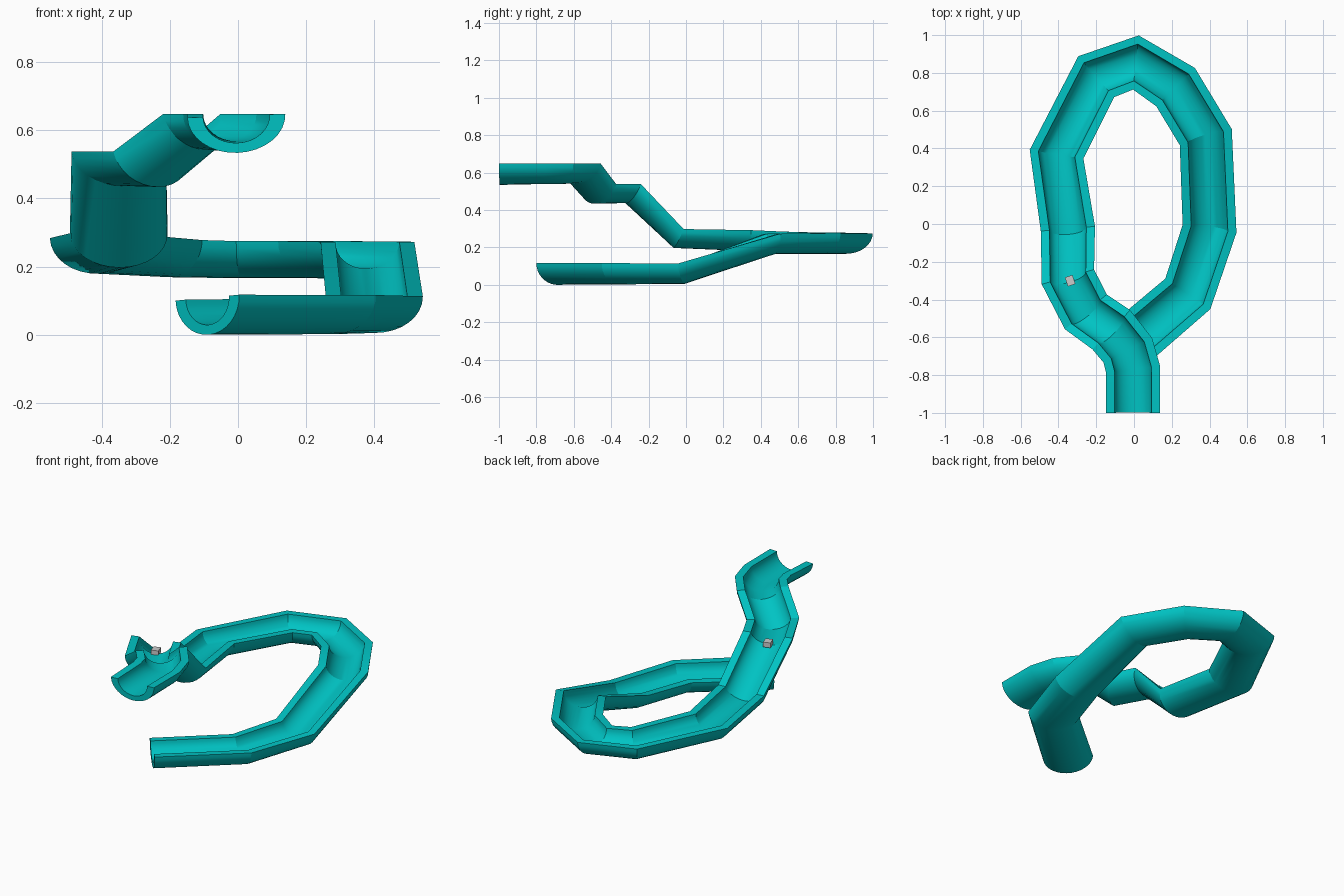
import bpy, bmesh, math
from mathutils import Vector, Matrix

if "Cube" in bpy.data.objects:
    bpy.data.objects.remove(bpy.data.objects["Cube"])


def material(name, color):
    m = bpy.data.materials.new(name)
    m.diffuse_color = color
    m.use_nodes = True
    m.node_tree.nodes["Principled BSDF"].inputs["Base Color"].default_value = m.diffuse_color
    return m


# Slide centre line at rim height: x, y, z, bank (radians)
PATH = [
    (-0.005, -1.00, 0.645, 0.04),
    (-0.005, -0.77, 0.65, 0.0),
    (-0.033, -0.668, 0.65, 0.0),
    (-0.12, -0.56, 0.65, 0.0),
    (-0.255, -0.465, 0.54, 0.0),
    (-0.35, -0.28, 0.54, 0.0),
    (-0.35, -0.025, 0.30, 0.0),
    (-0.41, 0.37, 0.29, 0.03),
    (-0.20, 0.78, 0.28, 0.0),
    (0.01, 0.855, 0.277, 0.0),
    (0.22, 0.725, 0.277, 0.0),
    (0.38, 0.46, 0.275, 0.0),
    (0.40, -0.025, 0.115, 0.0),
    (0.285, -0.37, 0.113, -0.04),
    (-0.09, -0.69, 0.111, -0.06),
]


# Thick half-elliptic channel: outer wall, then inner wall back again
def channel_profile(n=16):
    arc = [math.pi * i / n for i in range(n + 1)]
    outer = [(0.144 * math.cos(a), -0.109 * math.sin(a)) for a in arc]
    inner = [(0.098 * math.cos(a), -0.08 * math.sin(a)) for a in reversed(arc)]
    return outer + inner


def sweep(name, path, profile, mat):
    pts = [Vector(p[:3]) for p in path]
    bm = bmesh.new()
    rings = []
    for i, p in enumerate(pts):
        t = Vector((0, 0, 0))
        if i > 0:
            t += (p - pts[i - 1]).normalized()
        if i < len(pts) - 1:
            t += (pts[i + 1] - p).normalized()
        t.normalize()
        side = t.cross(Vector((0, 0, 1))).normalized()
        bank = Matrix.Rotation(-path[i][3], 3, t)
        side = bank @ side
        up = side.cross(t)
        rings.append([bm.verts.new(p + side * u + up * v) for u, v in profile])
    n = len(profile)
    for a, b in zip(rings, rings[1:]):
        for j in range(n):
            k = (j + 1) % n
            bm.faces.new((a[j], a[k], b[k], b[j]))
    # C-shaped end faces
    for r in (rings[0], rings[-1]):
        for j in range(n // 2 - 1):
            bm.faces.new((r[j], r[j + 1], r[n - 2 - j], r[n - 1 - j]))
    bmesh.ops.recalc_face_normals(bm, faces=bm.faces)
    me = bpy.data.meshes.new(name)
    bm.to_mesh(me)
    bm.free()
    ob = bpy.data.objects.new(name, me)
    bpy.context.collection.objects.link(ob)
    me.materials.append(mat)
    bpy.context.view_layer.objects.active = ob
    ob.select_set(True)
    bpy.ops.object.shade_smooth_by_angle(angle=math.radians(20))
    ob.select_set(False)
    # Rest exactly on the ground
    low = min(v.co.z for v in me.vertices)
    ob.location.z = -low
    return ob


sweep("slide_channel", PATH, channel_profile(),
      material("teal_plastic", (0.0, 0.55, 0.55, 1)))

# Small block lying in the channel
bpy.ops.mesh.primitive_cube_add(size=1, location=(-0.338, -0.30, 0.475),
                                rotation=(0, 0, math.radians(18)))
block = bpy.context.object
block.name = "small_block"
block.scale = (0.042, 0.05, 0.03)
